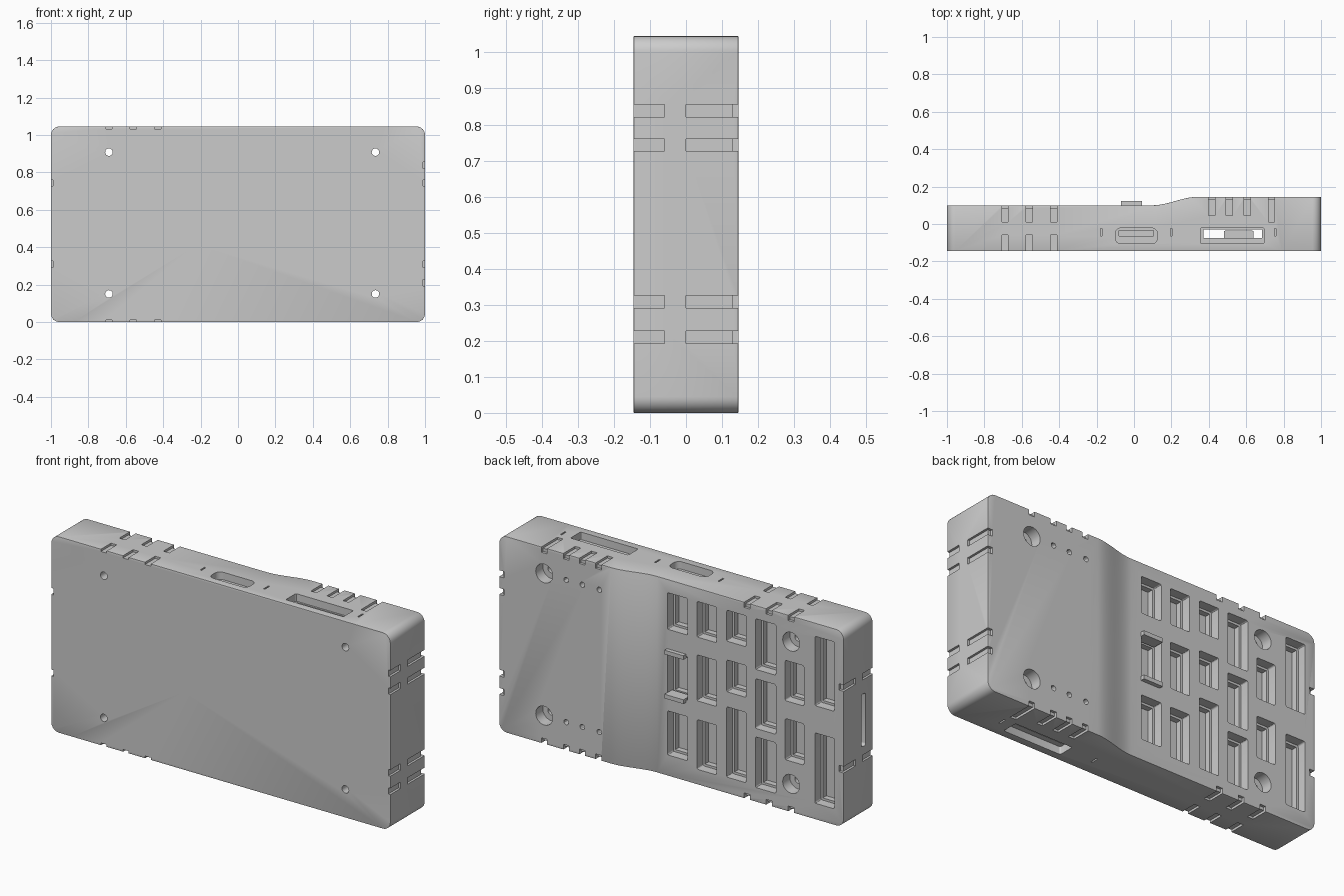
import bpy, bmesh, math

if "Cube" in bpy.data.objects:
    bpy.data.objects.remove(bpy.data.objects["Cube"], do_unlink=True)

HEIGHT, FRONT, THIN, THICK = 1.045, -0.145, 0.10, 0.145

grey = bpy.data.materials.new("plain grey")
grey.use_nodes = True
grey.diffuse_color = (0.6, 0.6, 0.6, 1)
grey.node_tree.nodes["Principled BSDF"].inputs["Base Color"].default_value = (0.6, 0.6, 0.6, 1)


def along_y(u, v, w):
    return (u, w, v)


def along_z(u, v, w):
    return (u, v, w)


def along_x(u, v, w):
    return (w, u, v)


def prism(bm, points, place, a, b):
    """Extrude a closed outline from a to b along one axis."""
    low = [bm.verts.new(place(u, v, a)) for u, v in points]
    high = [bm.verts.new(place(u, v, b)) for u, v in points]
    faces = [bm.faces.new(low), bm.faces.new(high)]
    for i in range(len(points)):
        j = (i + 1) % len(points)
        faces.append(bm.faces.new((low[i], low[j], high[j], high[i])))
    bmesh.ops.recalc_face_normals(bm, faces=faces)


def rounded(u0, u1, v0, v1, r, n=8):
    pts = []
    corners = ((u1 - r, v1 - r), (u0 + r, v1 - r), (u0 + r, v0 + r), (u1 - r, v0 + r))
    for k, (cu, cv) in enumerate(corners):
        for i in range(n + 1):
            t = math.pi / 2 * (k + i / n)
            pts.append((cu + r * math.cos(t), cv + r * math.sin(t)))
    return pts


def circle(u, v, r, n=24):
    return [(u + r * math.cos(2 * math.pi * i / n), v + r * math.sin(2 * math.pi * i / n))
            for i in range(n)]


def box(bm, x0, x1, y0, y1, z0, z1):
    prism(bm, [(x0, y0), (x1, y0), (x1, y1), (x0, y1)], along_z, z0, z1)


def finish(name, bm):
    mesh = bpy.data.meshes.new(name)
    bm.to_mesh(mesh)
    bm.free()
    mesh.materials.append(grey)
    obj = bpy.data.objects.new(name, mesh)
    bpy.context.collection.objects.link(obj)
    return obj


def activate(obj):
    bpy.ops.object.select_all(action="DESELECT")
    obj.select_set(True)
    bpy.context.view_layer.objects.active = obj


def boolean(obj, cutter, operation):
    cutter.hide_render = True
    mod = obj.modifiers.new("boolean", "BOOLEAN")
    mod.operation, mod.object, mod.solver = operation, cutter, "EXACT"
    mod.use_self = True
    activate(obj)
    bpy.ops.object.modifier_apply(modifier=mod.name)
    bpy.data.objects.remove(cutter, do_unlink=True)


# Case body: rounded plate outline crossed with the stepped side profile
bm = bmesh.new()
prism(bm, rounded(-1, 1, 0, HEIGHT, 0.045), along_y, FRONT, 0.3)
case = finish("case_body", bm)
profile = [(-1.2, FRONT), (1.2, FRONT), (1.2, THICK)]
for i in range(17):
    t = 1 - i / 16
    profile.append((0.1 + 0.24 * t, THIN + (THICK - THIN) * (3 * t * t - 2 * t ** 3)))
profile.append((-1.2, THIN))
bm = bmesh.new()
prism(bm, profile, along_z, -0.2, 1.3)
boolean(case, finish("profile_cutter", bm), "INTERSECT")

# Softened outer edges
bevel = case.modifiers.new("edges", "BEVEL")
bevel.width, bevel.segments = 0.01, 2
bevel.limit_method, bevel.angle_limit = "ANGLE", math.radians(40)
activate(case)
bpy.ops.object.modifier_apply(modifier=bevel.name)

# Back windows: column x range, then z ranges
windows = {
    (-0.08, 0.04): [(0.78, 0.975), (0.43, 0.665), (0.11, 0.345)],
    (-0.25, -0.135): [(0.785, 0.975), (0.445, 0.69), (0.08, 0.345)],
    (-0.425, -0.31): [(0.81, 0.975), (0.54, 0.71), (0.085, 0.46)],
    (-0.6, -0.48): [(0.705, 0.975), (0.39, 0.655), (0.075, 0.345)],
    (-0.765, -0.655): [(0.585, 0.8), (0.27, 0.49)],
    (-0.945, -0.83): [(0.605, 0.975), (0.085, 0.46)],
}
outer, inner = bmesh.new(), bmesh.new()
for (x0, x1), spans in windows.items():
    for z0, z1 in spans:
        prism(outer, rounded(x0, x1, z0, z1, 0.008, 3), along_y, 0.05, 0.3)
        box(inner, x0 + 0.012, x1 - 0.012, 0.02, 0.06, z0 + 0.012, z1 - 0.012)

# Screw holes with counterbores, and small vent dots
for z in (0.15, 0.908):
    for x, back in ((-0.69, THIN), (0.735, THICK)):
        prism(outer, circle(x, z, 0.05), along_y, back - 0.06, 0.3)
        prism(inner, circle(x, z, 0.02), along_y, -0.3, back - 0.05)
    for x in (0.41, 0.51, 0.605):
        prism(outer, circle(x, z, 0.014, 12), along_y, 0.09, 0.3)

# Grip grooves on all four sides
SHALLOW, DEEP, HALF = 0.012, 0.028, 0.017
GAP = 0.1


def groove_z(x, y0, y1, back):
    for s0, s1, d in ((y0, y1, SHALLOW), (back - 0.014, GAP + THICK, DEEP)):
        if s0 < 0 or y1 > 0:
            box(outer, x - HALF, x + HALF, s0, s1, HEIGHT - d, HEIGHT + GAP)
            box(outer, x - HALF, x + HALF, s0, s1, -GAP, d)
        if y1 < 0:
            break


def groove_x(side, z, y0, y1, back):
    for s0, s1, d in ((y0, y1, SHALLOW), (back - 0.014, GAP + THICK, DEEP)):
        a, b = sorted((side * (1 - d), side * (1 + GAP)))
        box(outer, a, b, s0, s1, z - HALF, z + HALF)
        if y1 < 0:
            break


for x in (-0.69, -0.56, -0.43):
    groove_z(x, FRONT - GAP, -0.06, THIN)
    groove_z(x, 0.01, THIN + GAP, THIN)
for x in (0.415, 0.51, 0.605):
    groove_z(x, 0.045, THICK + GAP, THICK)
groove_z(0.735, 0.01, THICK + GAP, THICK)
for z in (0.21, 0.308, 0.743, 0.838):
    groove_x(1, z, FRONT - GAP, -0.06, THICK)
    groove_x(1, z, 0.0, THICK + GAP, THICK)
for z in (0.308, 0.743):
    groove_x(-1, z, FRONT - GAP, -0.06, THIN)
    groove_x(-1, z, 0.0, THIN + GAP, THIN)

# Port opening on top, stepped card slot right through, and the end slot
prism(outer, rounded(-0.1, 0.125, -0.105, -0.022, 0.03), along_z, HEIGHT - 0.04, 1.2)
box(inner, -0.08, 0.105, -0.065, -0.035, HEIGHT - 0.12, HEIGHT - 0.03)
for z0, z1 in ((HEIGHT - 0.04, 1.2), (-0.2, 0.04)):
    prism(outer, rounded(0.355, 0.695, -0.105, -0.02, 0.008, 3), along_z, z0, z1)
box(inner, 0.372, 0.685, -0.075, -0.03, -0.3, 1.3)
prism(outer, rounded(-0.085, -0.05, 0.37, 0.65, 0.012, 4), along_x, -1.2, -0.95)

# Thin alignment slits
for x in (-0.175, 0.2, 0.755):
    box(outer, x - 0.004, x + 0.004, -0.065, -0.025, HEIGHT - 0.02, 1.2)
    if x > 0:
        box(outer, x - 0.004, x + 0.004, -0.065, -0.025, -0.2, 0.02)

boolean(case, finish("outer_cutter", outer), "DIFFERENCE")
boolean(case, finish("inner_cutter", inner), "DIFFERENCE")
activate(case)
bpy.ops.object.shade_smooth_by_angle(angle=math.radians(30))

# Rounded stop inside the card slot
bm = bmesh.new()
prism(bm, rounded(0.48, 0.64, -0.08, -0.035, 0.01, 4), along_z, 0.06, HEIGHT - 0.06)
finish("slot_stop", bm)

# Raised lips above and below the middle window
for name, z in (("upper_lip", 0.665), ("lower_lip", 0.43)):
    bm = bmesh.new()
    box(bm, -0.07, 0.042, 0.06, 0.122, z - 0.011, z + 0.011)
    finish(name, bm)
